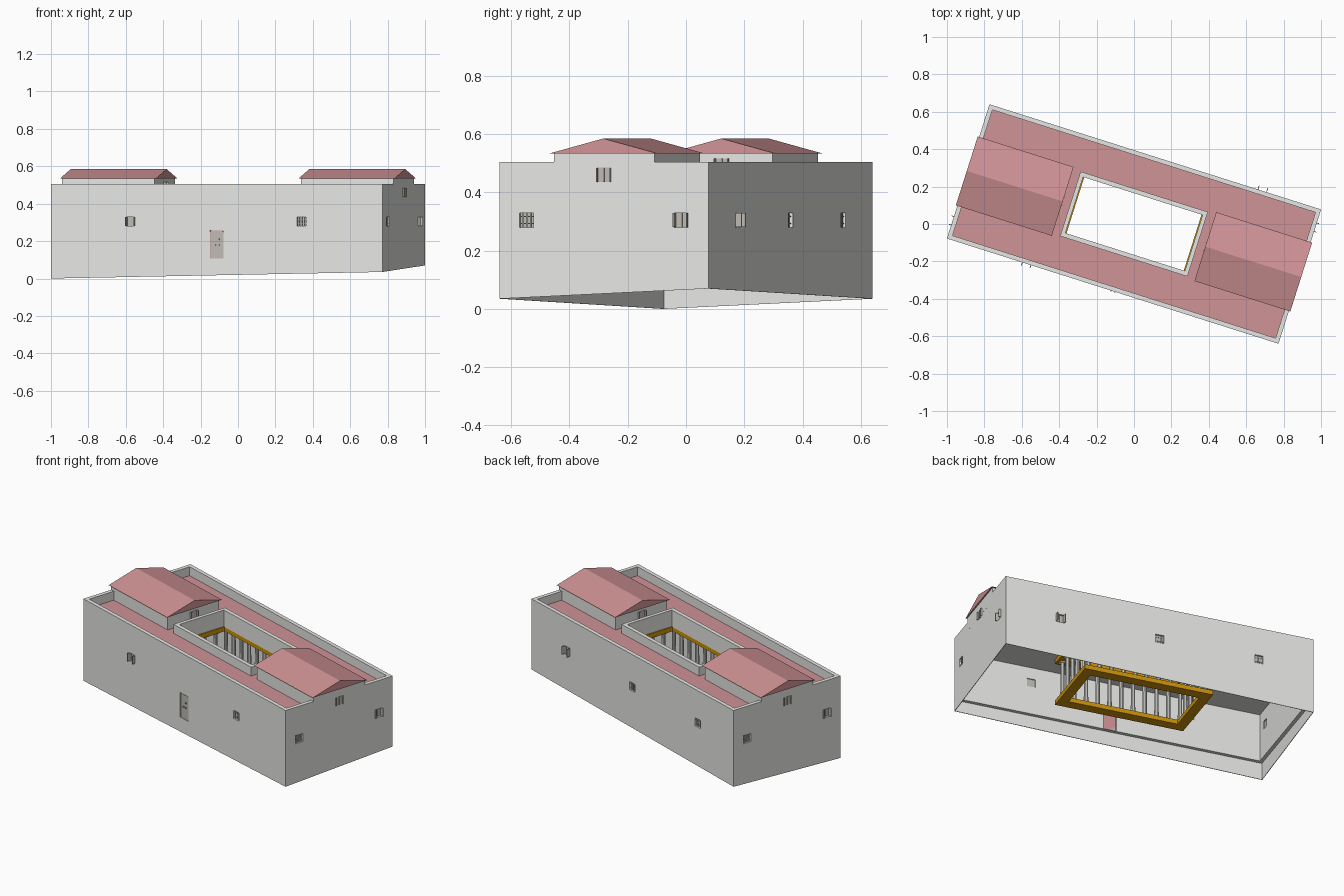
import bpy, bmesh, math
from mathutils import Matrix, Vector

if "Cube" in bpy.data.objects:
    bpy.data.objects.remove(bpy.data.objects["Cube"])

TURN = Matrix.Rotation(math.radians(-17.6), 4, 'Z')   # whole building is turned in plan
HU, HV = 0.93, 0.3765                                  # half length / half width
TOP, FLOOR, CEIL, ROOF = 0.505, 0.105, 0.402, 0.45


def srgb(r, g, b):
    lin = lambda c: ((c / 255 + 0.055) / 1.055) ** 2.4 if c > 10 else c / 255 / 12.92
    return (lin(r), lin(g), lin(b), 1)


def material(name, rgb):
    m = bpy.data.materials.new(name)
    m.diffuse_color = srgb(*rgb)
    m.use_nodes = True
    m.node_tree.nodes["Principled BSDF"].inputs["Base Color"].default_value = m.diffuse_color
    return m


WALL = material("plaster grey", (230, 231, 228))
TILE = material("roof red", (208, 147, 150))
GOLD = material("timber gold", (205, 148, 10))
PANE = material("shutter stone", (190, 186, 178))


def finish(name, bm, mats, place=Matrix()):
    bmesh.ops.recalc_face_normals(bm, faces=bm.faces)
    me = bpy.data.meshes.new(name)
    bm.to_mesh(me)
    bm.free()
    ob = bpy.data.objects.new(name, me)
    for m in mats:
        me.materials.append(m)
    ob.matrix_world = TURN @ place
    bpy.context.collection.objects.link(ob)
    return ob


def add_box(bm, c, s, mi=0, place=Matrix()):
    m = place @ Matrix.Translation(c) @ Matrix.Diagonal((*s, 1))
    vs = bmesh.ops.create_cube(bm, size=1, matrix=m)['verts']
    for f in {f for v in vs for f in v.link_faces}:
        f.material_index = mi


def ring(name, loops, mats):
    """Closed rectangular ring; each loop is (half u, half v, z or function of u, v)."""
    bm = bmesh.new()
    rows = []
    for hu, hv, z in loops:
        rows.append([bm.verts.new((u, v, z(u, v) if callable(z) else z))
                     for u, v in ((-hu, -hv), (hu, -hv), (hu, hv), (-hu, hv))])
    for a, b in zip(rows, rows[1:] + rows[:1]):
        for i in range(4):
            j = (i + 1) % 4
            bm.faces.new((a[i], a[j], b[j], b[i]))
    bmesh.ops.recalc_face_normals(bm, faces=bm.faces)
    if len(mats) > 1:                                   # upward faces take second colour
        for f in bm.faces:
            f.material_index = int(f.normal.z > 0.5)
    return finish(name, bm, mats)


def flat_ring(name, ou, ov, iu, iv, z0, z1, mats):
    return ring(name, [(ou, ov, z0), (ou, ov, z1), (iu, iv, z1), (iu, iv, z0)], mats)


# Outer walls: thin skirt on sloping ground below floor level, thick wall above
ground = lambda u, v: 0.035 + 0.0175 * u / HU + 0.0175 * v / HV
T = 0.024
walls = ring("outer_walls", [(HU - T, HV - T, TOP), (HU, HV, TOP), (HU, HV, ground),
                             (HU - .003, HV - .003, ground), (HU - .003, HV - .003, FLOOR),
                             (HU - T, HV - T, FLOOR)], [WALL])

# Flat roof around the courtyard, and the courtyard parapet
flat_ring("flat_roof", HU - T, HV - T, .345, .17, CEIL, ROOF, [WALL, TILE])
flat_ring("courtyard_parapet", .357, .181, .335, .157, CEIL, TOP, [WALL])

# Timber frames above and below the colonnade
for name, z in (("lower_timber_frame", .112), ("upper_timber_frame", .376)):
    flat_ring(name, .387, .22, .329, .158, z, z + .028, [GOLD])

# Colonnade
bm = bmesh.new()
CU, CV = .355, .187
spots = [(-CU + 2 * CU * i / 10, s * CV) for i in range(11) for s in (-1, 1)]
spots += [(s * CU, -CV + 2 * CV * i / 5) for i in (1, 2, 3, 4) for s in (-1, 1)]
for u, v in spots:
    bmesh.ops.create_cone(bm, cap_ends=True, segments=10, radius1=.013, radius2=.011, depth=.237,
                          matrix=Matrix.Translation((u, v, .2575)))
    add_box(bm, (u, v, .144), (.030, .030, .008))
    add_box(bm, (u, v, .372), (.030, .030, .008))
finish("courtyard_columns", bm, [WALL])

# Two raised roof rooms with gabled roofs
for side, label in ((-1, "left"), (1, "right")):
    bm = bmesh.new()
    add_box(bm, (side * .6702, 0, .4925), (.52, .362, .085))
    finish(label + "_roof_room", bm, [WALL])
    bm = bmesh.new()
    ends = [[bm.verts.new((side * u, v, z)) for v, z in ((-.193, .534), (.193, .534), (0, .585))]
            for u in (.40, .938)]
    for e in ends:
        bm.faces.new(e)
    for i in range(3):
        j = (i + 1) % 3
        bm.faces.new((ends[0][i], ends[0][j], ends[1][j], ends[1][i]))
    finish(label + "_gable_roof", bm, [TILE])

cutter_bm = bmesh.new()                                 # all wall openings


def on_wall(u, v, z, angle):
    """Local frame: x along the wall, -y outward."""
    return Matrix.Translation((u, v, z)) @ Matrix.Rotation(math.radians(angle), 4, 'Z')


def window(name, place, leaf=0.0, cut=True):
    """Recessed pane with bars, or with open leaves standing out by 'leaf'."""
    bm = bmesh.new()
    back = .012 if cut else -.001
    if cut:
        add_box(cutter_bm, (0, 0, 0), (.05, .08, .05), 0, place)
    add_box(bm, (0, back + .003, 0), (.050, .006, .050))
    if leaf:
        for s in (-1, 1):
            add_box(bm, (s * .024, (back - leaf) / 2, 0), (.004, leaf + back, .049))
        add_box(bm, (0, back - .002, 0), (.004, .004, .049))
    else:
        for x in (-.014, 0, .014):
            add_box(bm, (x, back - .004, 0), (.003, .003, .049))
        for z in (-.012, .012):
            add_box(bm, (0, back - .004, z), (.049, .003, .003))
    finish(name, bm, [PANE], place)


# Windows: front, back, both ends and inner faces of the roof rooms
window("front_window_left", on_wall(-.483, -HV, .305, 0), .016)
window("front_window_right", on_wall(.476, -HV, .305, 0))
for i, u in enumerate((.6, 0, -.6)):
    window("back_window_%d" % i, on_wall(u, HV, .305, 180), .022 if i == 0 else 0)
for s, label in ((-1, "left"), (1, "right")):
    for i, (v, z) in enumerate(((-.28, .305), (.277, .305), (0, .46))):
        window("%s_end_window_%d" % (label, i), on_wall(s * .9305, s * v, z, 90 * s),
               (0, .012, .008)[i], i < 2)
    window(label + "_inner_window", on_wall(s * .41, 0, .492, -90 * s), .015, False)

# Front door set into its opening, with red surround behind and small fittings
add_box(cutter_bm, (0, -HV, .182), (.078, .08, .152))
bm = bmesh.new()
outline = [(-.039, .106), (.039, .106), (.039, .250), (.034, .258), (-.034, .258), (-.039, .250)]
for scale, depth, mi in ((1.0, -.007, 1), (.94, -.003, 0)):
    f = bm.faces.new([bm.verts.new((x * scale, .014, .106 + (z - .106) * (.4 * scale + .6)))
                      for x, z in outline])
    f.material_index = mi
    for g in bmesh.ops.extrude_face_region(bm, geom=[f])['geom']:
        if isinstance(g, bmesh.types.BMVert):
            g.co.y = -depth
for x, z in ((.012, .18), (-.008, .18), (.012, .21)):
    add_box(bm, (x, 0, z), (.006, .008, .006))
finish("front_door", bm, [PANE, TILE], on_wall(0, -HV, 0, 0))

# Cut the openings through the walls
cutter = finish("opening_cutter", cutter_bm, [WALL])
cutter.hide_render = True
mod = walls.modifiers.new("openings", 'BOOLEAN')
mod.operation, mod.object, mod.solver = 'DIFFERENCE', cutter, 'EXACT'
bpy.context.view_layer.update()
cut_mesh = bpy.data.meshes.new_from_object(
    walls.evaluated_get(bpy.context.evaluated_depsgraph_get()))
walls.modifiers.clear()
walls.data = cut_mesh
bpy.data.objects.remove(cutter)
